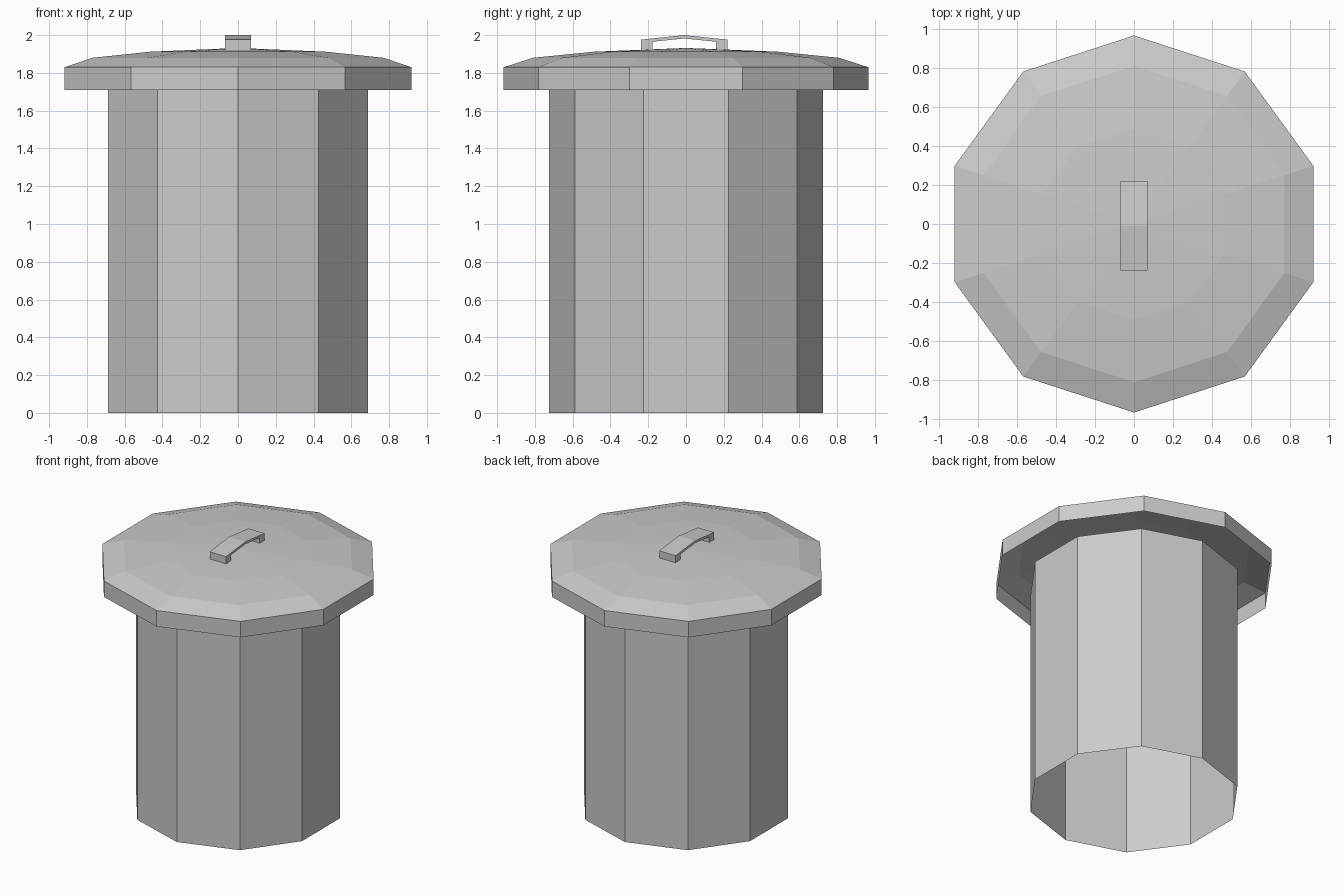
import bpy
from math import sin, cos, pi

if "Cube" in bpy.data.objects:
    bpy.data.objects.remove(bpy.data.objects["Cube"])

SIDES = 10


def add_mesh(name, verts, faces):
    mesh = bpy.data.meshes.new(name)
    mesh.from_pydata(verts, [], faces)
    mesh.update()
    obj = bpy.data.objects.new(name, mesh)
    bpy.context.collection.objects.link(obj)
    return obj


def lathe(name, profile, apex=None):
    """Revolve (radius, z) points with a corner on the y axis; optional closing apex."""
    verts = [(r * cos(pi / 2 + 2 * pi * i / SIDES), r * sin(pi / 2 + 2 * pi * i / SIDES), z)
             for r, z in profile for i in range(SIDES)]
    faces = []
    for k in range(len(profile) - 1):
        a, b = k * SIDES, (k + 1) * SIDES
        for i in range(SIDES):
            j = (i + 1) % SIDES
            faces.append((a + i, a + j, b + j, b + i))
    if apex is not None:
        top = (len(profile) - 1) * SIDES
        verts.append((0, 0, apex))
        faces += [(top + i, top + (i + 1) % SIDES, len(verts) - 1) for i in range(SIDES)]
    return add_mesh(name, verts, faces)


# Open, thin-walled bin body
lathe("bin_body", [(0.725, 0), (0.725, 1.71)])

# Hollow lid: skirt and shallow dome
lathe("lid", [(0.965, 1.71), (0.965, 1.83), (0.81, 1.88), (0.49, 1.912)], apex=1.932)

# Arched handle: outer and inner (y, z) outlines joined across the width
outer = [(-0.238, 1.92), (-0.238, 1.976), (-0.01, 2.0), (0.22, 1.976), (0.22, 1.92)]
inner = [(-0.178, 1.92), (-0.178, 1.965), (-0.01, 1.982), (0.16, 1.965), (0.16, 1.92)]
n = len(outer)
verts = [(x, y, z) for x in (-0.068, 0.068) for y, z in outer + inner]
faces = []
for i in range(n - 1):
    o, p = i, i + n
    faces += [(o, p, p + 1, o + 1),
              (o + 2 * n, o + 1 + 2 * n, p + 1 + 2 * n, p + 2 * n),
              (o, o + 1, o + 1 + 2 * n, o + 2 * n),
              (p, p + 2 * n, p + 1 + 2 * n, p + 1)]
faces += [(0, 2 * n, 3 * n, n), (n - 1, 2 * n - 1, 4 * n - 1, 3 * n - 1)]
add_mesh("lid_handle", verts, faces)
